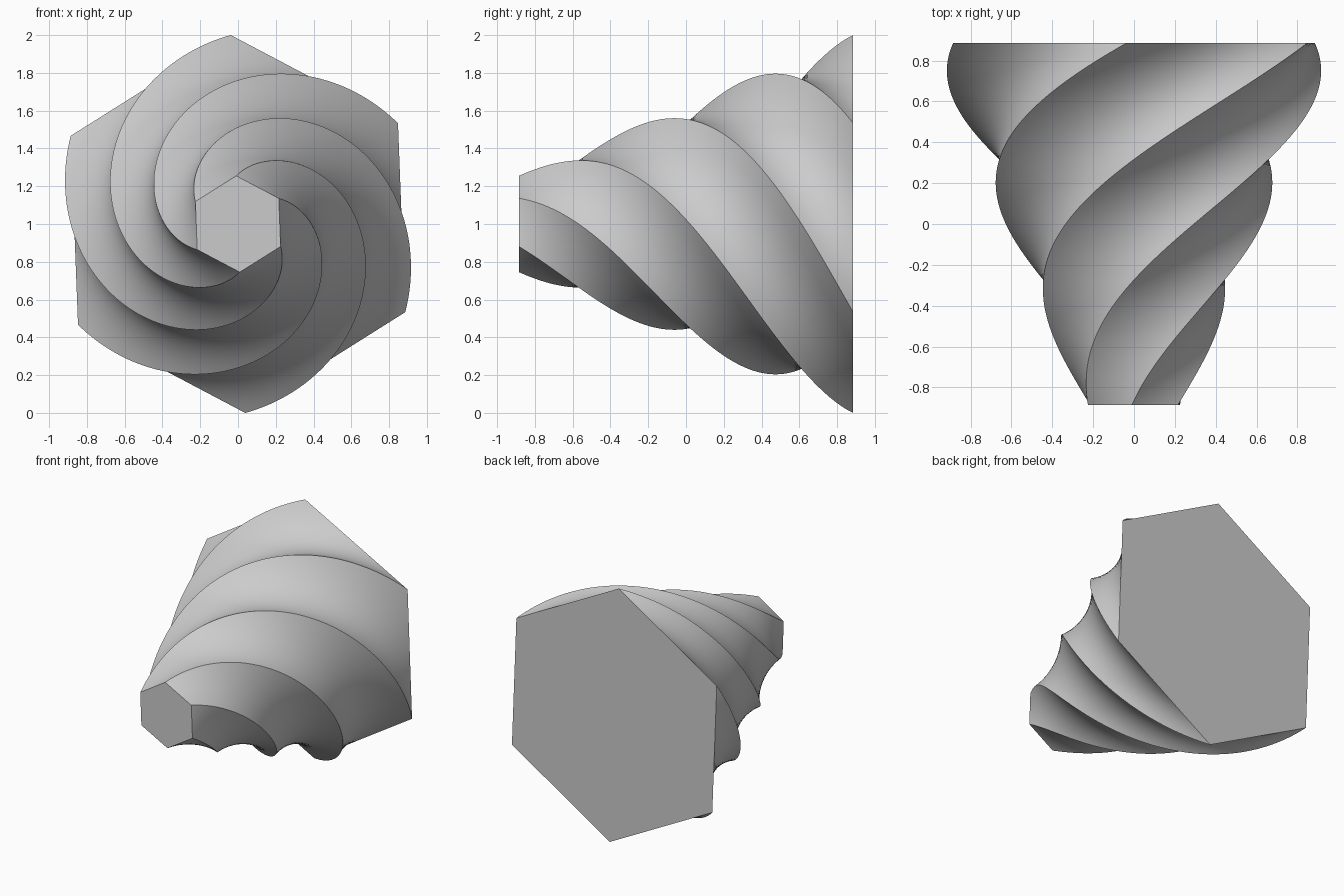
import bpy, bmesh, math

if "Cube" in bpy.data.objects:
    bpy.data.objects.remove(bpy.data.objects["Cube"])

SIDES, ACROSS, STEPS = 6, 16, 160
Y0, Y1 = -0.885, 0.885            # small front end, large back end
R0, R1 = 0.255, 1.001
START, TWIST = math.radians(92.2), math.radians(180)


def ring(bm, t):
    """Hexagonal section, tapered and twisted, with subdivided straight sides."""
    r, a0 = R0 + (R1 - R0) * t, START - TWIST * t
    y = Y0 + (Y1 - Y0) * t
    pts = [(r * math.cos(a0 - k * math.tau / SIDES),
            r * math.sin(a0 - k * math.tau / SIDES)) for k in range(SIDES)]
    verts = []
    for k in range(SIDES):
        (xa, za), (xb, zb) = pts[k], pts[(k + 1) % SIDES]
        for j in range(ACROSS):
            f = j / ACROSS
            verts.append(bm.verts.new((xa + (xb - xa) * f, y, 1 + za + (zb - za) * f)))
    return verts


# Twisted, tapered hexagonal body
bm = bmesh.new()
rings = [ring(bm, i / STEPS) for i in range(STEPS + 1)]
n = SIDES * ACROSS
for a, b in zip(rings, rings[1:]):
    for j in range(n):
        bm.faces.new((a[j], a[(j + 1) % n], b[(j + 1) % n], b[j]))

# Flat end caps
bm.faces.new(rings[0])
bm.faces.new(rings[-1])
bmesh.ops.recalc_face_normals(bm, faces=bm.faces)

mesh = bpy.data.meshes.new("twisted_hexagon")
bm.to_mesh(mesh)
bm.free()
body = bpy.data.objects.new("twisted_hexagon", mesh)
bpy.context.collection.objects.link(body)
bpy.context.view_layer.objects.active = body
body.select_set(True)
bpy.ops.object.shade_smooth_by_angle(angle=math.radians(30))
